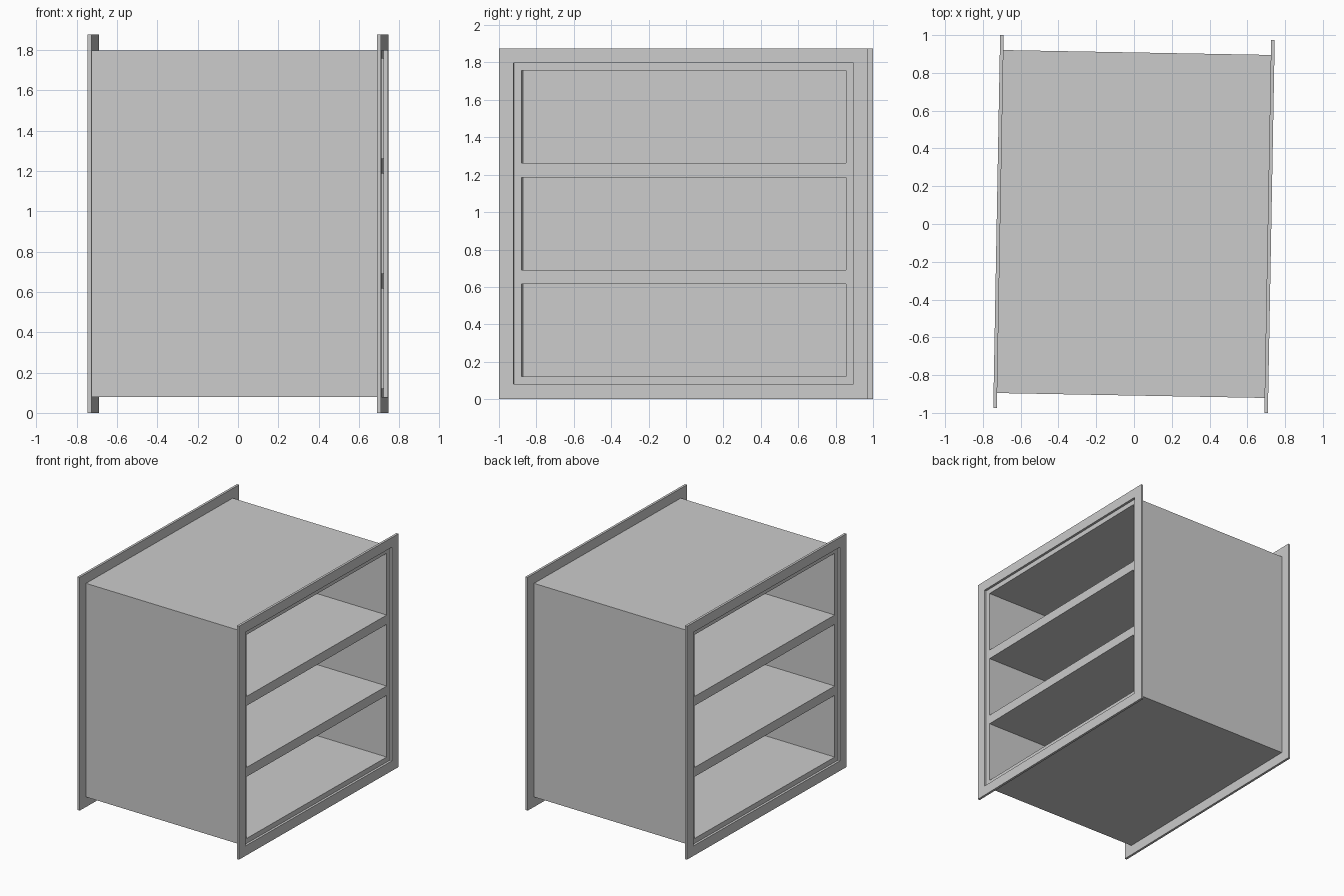
import bpy
import math
from mathutils import Matrix

if "Cube" in bpy.data.objects:
    bpy.data.objects.remove(bpy.data.objects["Cube"])

ROT = Matrix.Rotation(math.radians(-1.05), 4, 'Z')  # whole unit is turned slightly

HX, HY, H = 0.727, 0.987, 1.875   # outer half sizes and height
FLANGE = 0.019                    # flange thickness
BX, BY = HX - FLANGE, 0.908       # body half sizes
Z0, Z1 = 0.08, 1.797              # body bottom and top
WALL, SHELF, BACK = 0.04, 0.075, 0.01


def box(name, x, y, z):
    """Box from (min, max) pairs."""
    bpy.ops.mesh.primitive_cube_add(size=1)
    ob = bpy.context.object
    ob.name = ob.data.name = name
    size = [b - a for a, b in (x, y, z)]
    mid = [(a + b) / 2 for a, b in (x, y, z)]
    ob.data.transform(Matrix.Translation(mid) @ Matrix.Diagonal((*size, 1)))
    return ob


def carve(ob, cutter):
    """Cut one box out of another and discard the cutter."""
    mod = ob.modifiers.new("cut", 'BOOLEAN')
    mod.operation, mod.solver, mod.object = 'DIFFERENCE', 'EXACT', cutter
    bpy.context.view_layer.objects.active = ob
    bpy.ops.object.modifier_apply(modifier=mod.name)
    bpy.data.objects.remove(cutter)


# Cabinet body with three open bays on each end and a central back panel
body = box("cabinet_body", (-BX, BX), (-BY, BY), (Z0, Z1))
bay = (Z1 - Z0 - 2 * WALL - 2 * SHELF) / 3
for side in (-1, 1):
    for i in range(3):
        z = Z0 + WALL + i * (bay + SHELF)
        xs = sorted((side * BACK, side * (BX + 0.1)))
        carve(body, box("bay_cutter", xs, (-BY + WALL, BY - WALL), (z, z + bay)))
parts = [body]

# Rectangular flange around each open end
for label, side in (("left", -1), ("right", 1)):
    xs = sorted((side * BX, side * HX))
    flange = box(label + "_flange", xs, (-HY, HY), (0, H))
    carve(flange, box("flange_cutter", (xs[0] - 0.1, xs[1] + 0.1), (-BY, BY), (Z0, Z1)))
    parts.append(flange)

for ob in parts:
    ob.data.transform(ROT)
